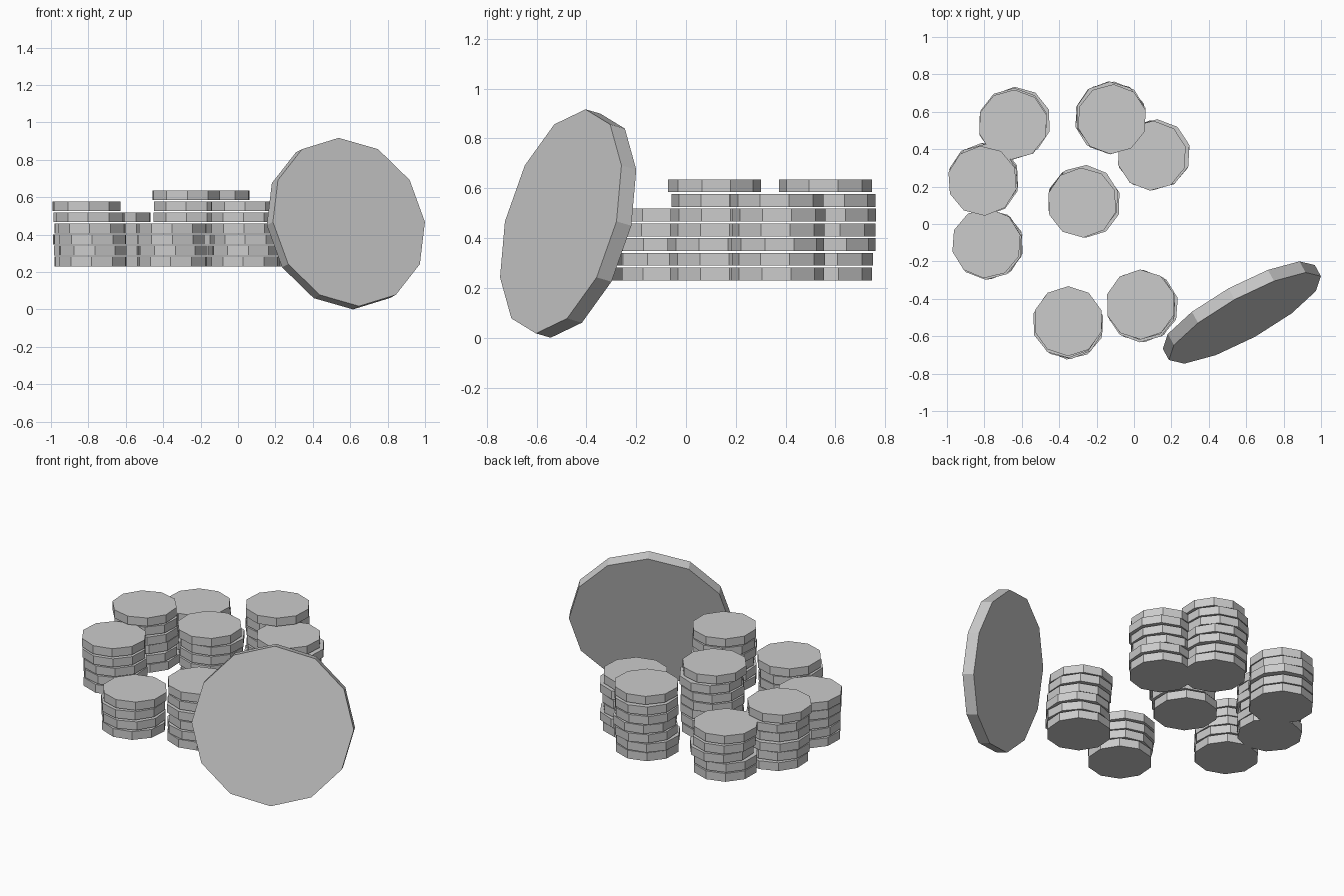
import bpy, bmesh, random
from mathutils import Vector

random.seed(4)

cube = bpy.data.objects.get("Cube")
if cube:
    bpy.data.objects.remove(cube, do_unlink=True)

# One plain grey metal
metal = bpy.data.materials.new("pale_grey")
metal.use_nodes = True
GREY = (0.6, 0.6, 0.6, 1)
metal.diffuse_color = GREY
metal.node_tree.nodes["Principled BSDF"].inputs["Base Color"].default_value = GREY


def disc_mesh(name, sides, radius, thickness):
    """Flat-sided coin blank, centred on its origin."""
    mesh = bpy.data.meshes.new(name)
    bm = bmesh.new()
    bmesh.ops.create_cone(bm, cap_ends=True, segments=sides,
                          radius1=radius, radius2=radius, depth=thickness)
    bm.to_mesh(mesh)
    bm.free()
    mesh.materials.append(metal)
    return mesh


def place(name, mesh, location):
    obj = bpy.data.objects.new(name, mesh)
    bpy.context.collection.objects.link(obj)
    obj.location = location
    return obj


# Stacks of small coins: x, y, number of coins
STACKS = [
    (-0.64, 0.54, 5),
    (-0.81, 0.24, 6),
    (-0.785, -0.11, 5),
    (-0.268, 0.12, 7),
    (-0.125, 0.565, 7),
    (0.105, 0.375, 6),
    (-0.35, -0.53, 4),
    (0.045, -0.44, 6),
]
BASE, PITCH, THICK, JITTER = 0.23, 0.059, 0.052, 0.011

small_coin = disc_mesh("small_coin", 10, 0.187, THICK)
for s, (x, y, count) in enumerate(STACKS, 1):
    for level in range(count):
        # Each coin sits slightly off its neighbours
        dx = random.uniform(-JITTER, JITTER)
        dy = random.uniform(-JITTER, JITTER)
        z = BASE + THICK / 2 + level * PITCH
        coin = place(f"stack_{s}_coin_{level + 1}", small_coin, (x + dx, y + dy, z))
        coin.rotation_euler.z = random.uniform(-0.08, 0.08)

# Large coin leaning back, one corner pointing up
facing = Vector((0.468, -0.849, 0.245)).normalized()
thickness = 0.07
large_coin = place("large_coin", disc_mesh("large_coin", 12, 0.464, thickness),
                   Vector((0.593, -0.503, 0.467)) - facing * thickness / 2)
large_coin.rotation_euler = facing.to_track_quat('Z', 'Y').to_euler()
